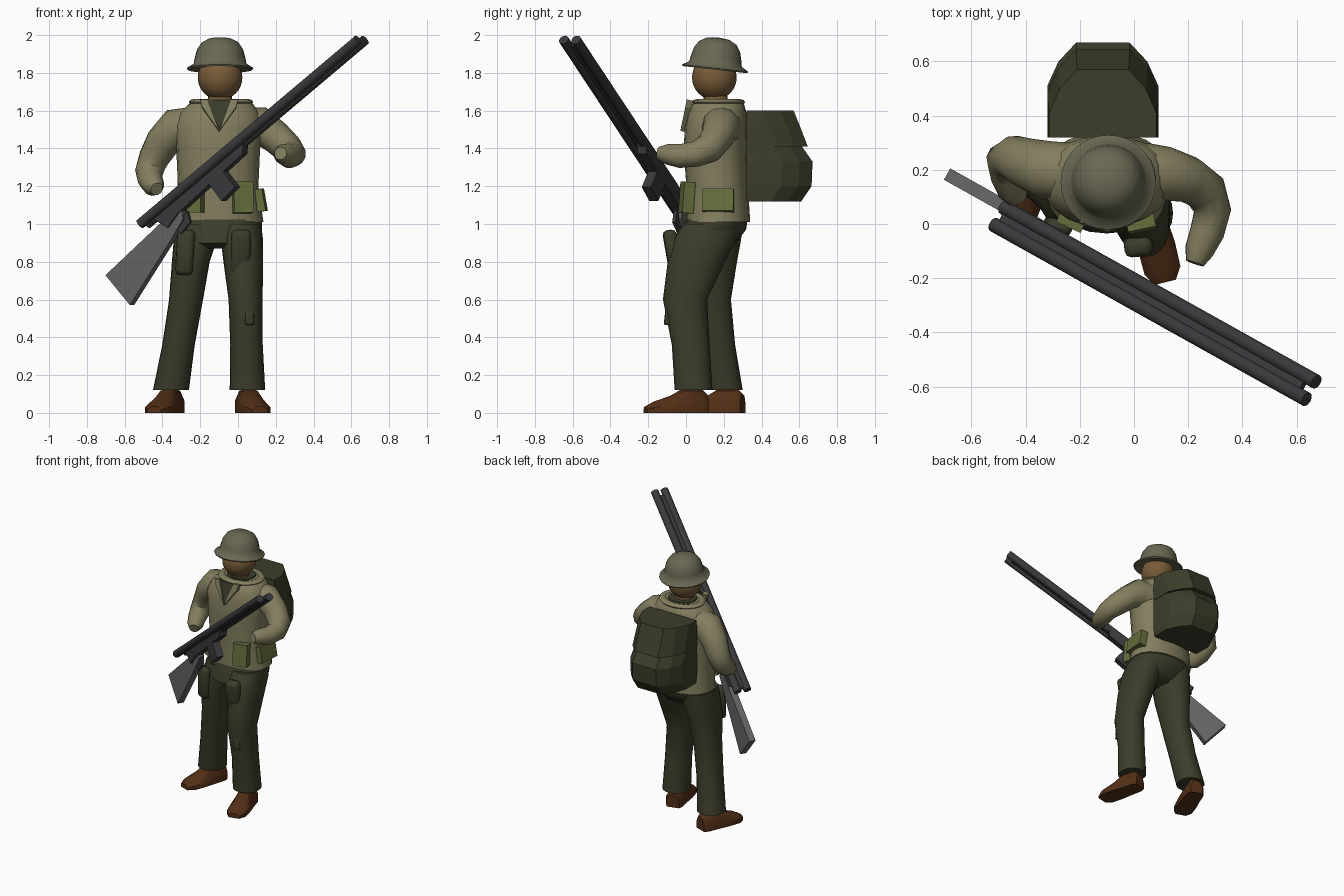
import bpy, bmesh, math
from mathutils import Vector, Matrix

if "Cube" in bpy.data.objects:
    bpy.data.objects.remove(bpy.data.objects["Cube"])


def material(name, r, g, b):
    m = bpy.data.materials.new(name)
    m.use_nodes = True
    m.diffuse_color = (r, g, b, 1)
    bsdf = m.node_tree.nodes["Principled BSDF"]
    bsdf.inputs["Base Color"].default_value = (r, g, b, 1)
    bsdf.inputs["Roughness"].default_value = 0.8
    return m


khaki = material("khaki cloth", 0.23, 0.21, 0.115)
felt = material("helmet drab", 0.14, 0.135, 0.085)
skin = material("brown skin", 0.19, 0.105, 0.04)
olive = material("dark olive cloth", 0.045, 0.047, 0.024)
leather = material("brown leather", 0.085, 0.028, 0.008)
webbing = material("green webbing", 0.13, 0.155, 0.045)
gunmetal = material("gunmetal", 0.042, 0.042, 0.045)
grey = material("grey stock", 0.13, 0.13, 0.13)


def finish(name, bm, mat, smooth=True, matrix=None, angle=50):
    bmesh.ops.recalc_face_normals(bm, faces=bm.faces)
    me = bpy.data.meshes.new(name)
    bm.to_mesh(me)
    bm.free()
    ob = bpy.data.objects.new(name, me)
    bpy.context.collection.objects.link(ob)
    me.materials.append(mat)
    if matrix:
        ob.matrix_world = matrix
    if smooth:
        bpy.ops.object.select_all(action='DESELECT')
        ob.select_set(True)
        bpy.context.view_layer.objects.active = ob
        bpy.ops.object.shade_smooth_by_angle(angle=math.radians(angle))
    return ob


def skin_rings(name, rings, mat, smooth=True, matrix=None, angle=50):
    """Bridge equal point loops and cap both ends."""
    bm = bmesh.new()
    loops = [[bm.verts.new(p) for p in ring] for ring in rings]
    n = len(loops[0])
    for a, b in zip(loops, loops[1:]):
        for i in range(n):
            j = (i + 1) % n
            bm.faces.new((a[i], a[j], b[j], b[i]))
    bm.faces.new(loops[0])
    bm.faces.new(loops[-1])
    return finish(name, bm, mat, smooth, matrix, angle)


def stack(name, levels, mat, n=20, power=0.9):
    """Rounded horizontal sections: x, y, z, half width, half depth."""
    def rnd(v):
        return math.copysign(abs(v) ** power, v)
    turns = [2 * math.pi * i / n for i in range(n)]
    return skin_rings(name, [[(x + rx * rnd(math.cos(a)), y + ry * rnd(math.sin(a)), z)
                              for a in turns] for x, y, z, rx, ry in levels], mat)


def limb(name, path, mat, n=12):
    """Round sections square to a path: x, y, z, radius."""
    pts = [Vector(p[:3]) for p in path]
    normal = Vector((0, 1, 0))
    rings = []
    for i, p in enumerate(pts):
        t = (pts[min(i + 1, len(pts) - 1)] - pts[max(i - 1, 0)]).normalized()
        normal = (normal - t * normal.dot(t)).normalized()
        side = t.cross(normal)
        rings.append([p + path[i][3] * (normal * math.cos(a) + side * math.sin(a))
                      for a in (2 * math.pi * k / n for k in range(n))])
    return skin_rings(name, rings, mat)


def prism(name, outline, y0, y1, mat, matrix=None):
    """Outline in x and z pushed out along y."""
    return skin_rings(name, [[(x, y, z) for x, z in outline] for y in (y0, y1)],
                      mat, False, matrix)


def box(name, loc, size, mat, rot=(0, 0, 0), bevel=0.0):
    bm = bmesh.new()
    bmesh.ops.create_cube(bm, size=1)
    bmesh.ops.scale(bm, vec=size, verts=bm.verts)
    if bevel:
        bmesh.ops.bevel(bm, geom=bm.edges, offset=bevel, segments=2, affect='EDGES', profile=0.5)
    m = Matrix.Translation(loc)
    for axis, a in zip("ZXY", (rot[2], rot[0], rot[1])):
        m = m @ Matrix.Rotation(math.radians(a), 4, axis)
    return finish(name, bm, mat, bevel > 0, m)


# Head, neck and brimmed helmet
bm = bmesh.new()
bmesh.ops.create_uvsphere(bm, u_segments=24, v_segments=16, radius=0.118)
finish("head", bm, skin, True, Matrix.Translation((-0.095, 0.15, 1.775)))
stack("neck", [(-0.095, 0.16, 1.6, 0.07, 0.07), (-0.095, 0.155, 1.7, 0.06, 0.06)], skin)
profile = [(0.12, -0.01), (0.172, -0.018), (0.176, -0.01), (0.14, 0.012), (0.134, 0.045),
           (0.122, 0.09), (0.098, 0.126), (0.058, 0.147), (0.004, 0.153)]
turns = [2 * math.pi * i / 28 for i in range(28)]
skin_rings("helmet", [[(r * math.cos(a), r * math.sin(a), z) for a in turns] for r, z in profile],
           felt, True, Matrix.Translation((-0.095, 0.155, 1.835)) @ Matrix.Rotation(-0.11, 4, 'X'))

# Jacket, collar and shirt front
stack("jacket", [(-0.1, 0.17, 1.01, 0.235, 0.17), (-0.105, 0.165, 1.2, 0.213, 0.163),
                 (-0.105, 0.155, 1.4, 0.222, 0.168), (-0.1, 0.16, 1.52, 0.238, 0.165),
                 (-0.097, 0.165, 1.59, 0.21, 0.155), (-0.09, 0.17, 1.635, 0.17, 0.137),
                 (-0.09, 0.175, 1.655, 0.13, 0.11)], khaki)
stack("undershirt", [(-0.09, 0.17, 1.62, 0.11, 0.1), (-0.09, 0.17, 1.663, 0.1, 0.09)], olive)
tube = [2 * math.pi * i / 8 for i in range(8)]
collar = [[(-0.09 + (0.145 + 0.026 * math.cos(b)) * math.cos(a),
            0.172 + (0.115 + 0.026 * math.cos(b)) * math.sin(a),
            1.645 + 0.016 * math.sin(b)) for b in tube] for a in turns + turns[:1]]
skin_rings("collar", collar, khaki)
lean = Matrix.Translation((-0.1, -0.016, 1.5)) @ Matrix.Rotation(-0.2, 4, 'X')
prism("shirt_front", [(0, 0), (0.065, 0.155), (-0.065, 0.155)], -0.004, 0.004, olive, lean)
for side, label in ((1, "left"), (-1, "right")):
    prism(label + "_lapel", [(0, -0.01), (side * 0.09, 0.12), (side * 0.1, 0.16),
                             (side * 0.06, 0.16), (side * 0.035, 0.09)],
          -0.012, 0.02, khaki, lean)

# Sleeved arms ending in closed hands
limb("right_arm", [(-0.24, 0.19, 1.51, 0.11), (-0.33, 0.2, 1.505, 0.108), (-0.4, 0.225, 1.43, 0.093),
                   (-0.445, 0.245, 1.35, 0.082), (-0.47, 0.235, 1.28, 0.076),
                   (-0.465, 0.18, 1.235, 0.066), (-0.445, 0.12, 1.2, 0.057),
                   (-0.43, 0.085, 1.185, 0.035)], khaki)
limb("left_arm", [(0.04, 0.19, 1.51, 0.11), (0.12, 0.185, 1.52, 0.1), (0.2, 0.165, 1.46, 0.087),
                  (0.265, 0.12, 1.4, 0.08), (0.29, 0.05, 1.37, 0.07), (0.27, -0.03, 1.36, 0.065),
                  (0.24, -0.1, 1.37, 0.055), (0.225, -0.145, 1.375, 0.035)], khaki)

# Trousers
stack("trouser_seat", [(-0.1, 0.165, 1.03, 0.225, 0.163), (-0.1, 0.15, 0.97, 0.228, 0.168),
                       (-0.1, 0.115, 0.9, 0.19, 0.15), (-0.1, 0.11, 0.87, 0.12, 0.1)], olive)
stack("left_trouser_leg", [(0.01, 0.14, 1.0, 0.112, 0.155), (0.02, 0.1, 0.92, 0.112, 0.168),
                           (0.028, 0.055, 0.8, 0.105, 0.152), (0.04, -0.005, 0.6, 0.09, 0.117),
                           (0.045, 0.025, 0.36, 0.086, 0.1), (0.05, 0.04, 0.12, 0.094, 0.1)], olive)
stack("right_trouser_leg", [(-0.215, 0.15, 1.0, 0.112, 0.15), (-0.225, 0.14, 0.92, 0.115, 0.152),
                            (-0.25, 0.125, 0.8, 0.1, 0.145), (-0.275, 0.13, 0.6, 0.09, 0.108),
                            (-0.315, 0.16, 0.36, 0.086, 0.1), (-0.355, 0.2, 0.12, 0.095, 0.1)], olive)
box("left_thigh_pocket", (0.015, -0.07, 0.85), (0.105, 0.07, 0.24), olive, (10, 0, 5), 0.025)
box("right_thigh_pocket", (-0.28, -0.005, 0.85), (0.095, 0.06, 0.24), olive, (3, 4, -12), 0.025)
box("knee_patch", (0.06, -0.095, 0.52), (0.045, 0.03, 0.11), olive, (-6, 0, 10), 0.008)

# Boots, as sections from heel to toe
half = [(-1, 0), (-1, 0.5), (-0.6, 0.9), (0, 1), (0.6, 0.9), (1, 0.5), (1, 0)]
steps = [(0, 0.045, 0.1), (0.03, 0.06, 0.13), (0.13, 0.064, 0.13), (0.2, 0.07, 0.09),
         (0.29, 0.068, 0.06), (0.335, 0.04, 0.035)]
for label, x, y, turn in (("left", 0.035, 0.11, 14), ("right", -0.33, 0.3, -20)):
    skin_rings(label + "_boot", [[(w * a, -d, h * b) for a, b in half] for d, w, h in steps], leather,
               True, Matrix.Translation((x, y, 0)) @ Matrix.Rotation(math.radians(turn), 4, 'Z'), 40)

# Belt pouches
box("front_pouch", (0.025, 0.005, 1.14), (0.105, 0.06, 0.165), webbing, (-4, 0, 12))
box("side_pouch", (0.115, 0.17, 1.125), (0.055, 0.165, 0.12), webbing, (0, -10, -4))
box("right_pouch", (-0.23, 0.015, 1.12), (0.1, 0.06, 0.12), webbing, (0, 0, -25))


# Backpack: faceted body with an overhanging lid
def pack_ring(z, back, w):
    plan = [(w, 0.32), (w, back - 0.16), (w * 0.8, back - 0.07), (w * 0.48, back)]
    return [(-0.115 + x, y, z) for x, y in plan] + [(-0.115 - x, y, z) for x, y in reversed(plan)]


skin_rings("backpack", [pack_ring(*r) for r in ((1.12, 0.61, 0.195), (1.2, 0.665, 0.205),
                                                (1.33, 0.67, 0.205), (1.43, 0.6, 0.2))], olive, False)
skin_rings("backpack_lid", [pack_ring(*r) for r in ((1.41, 0.645, 0.205), (1.5, 0.61, 0.203),
                                                    (1.6, 0.57, 0.198))], olive, False)

# Twin-barrelled gun, built along its own length then aimed
start, muzzle = Vector((-0.5, 0.03, 1.0)), Vector((0.655, -0.615, 1.975))
along = (muzzle - start).normalized()
across = Vector((0, 0, 1)).cross(along).normalized()
up = along.cross(across)
aim = Matrix((along, across, up)).transposed().to_4x4()
aim.translation = start
length = (muzzle - start).length
for y, label in ((0.037, "left"), (-0.037, "right")):
    bm = bmesh.new()
    bmesh.ops.create_cone(bm, cap_ends=True, segments=16, radius1=0.027, radius2=0.027, depth=length)
    finish(label + "_barrel", bm, gunmetal, True,
           aim @ Matrix.Translation((length / 2, y, 0)) @ Matrix.Rotation(math.pi / 2, 4, 'Y'))
prism("barrel_rib", [(0.02, -0.012), (1.6, -0.012), (1.6, 0.012), (0.02, 0.012)],
      -0.02, 0.02, gunmetal, aim)
prism("receiver", [(0.1, -0.1), (0.2, -0.075), (0.7, -0.055), (0.74, -0.01), (0.06, -0.01)],
      0.005, 0.06, gunmetal, aim)
prism("magazine", [(0.44, -0.04), (0.45, -0.18), (0.56, -0.17), (0.55, -0.04)],
      0.005, 0.06, gunmetal, aim)
prism("stock", [(-0.355, -0.075), (-0.33, -0.29), (0.06, -0.165), (0.2, -0.115),
                (0.24, -0.04), (0.1, -0.05)], 0.018, 0.066, grey, aim)
prism("trigger_guard", [(0.12, -0.12), (0.14, -0.165), (0.22, -0.15), (0.24, -0.09)],
      0.03, 0.05, gunmetal, aim)
